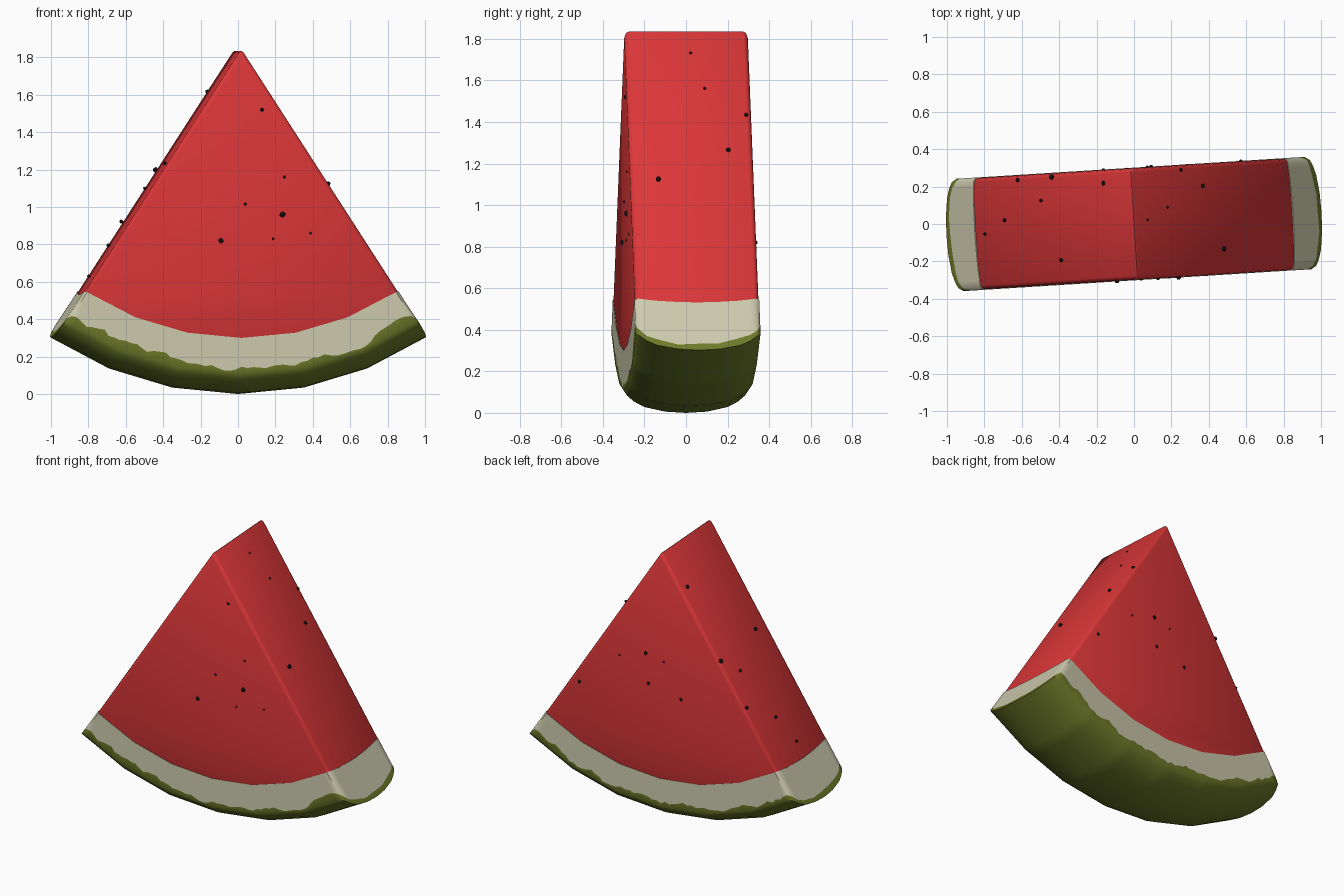
import bpy, bmesh, math, random
from mathutils import Vector, Matrix

if "Cube" in bpy.data.objects:
    bpy.data.objects.remove(bpy.data.objects["Cube"])

random.seed(4)
C = 1.82                      # height of the arc centre
A = math.radians(33.5)        # half angle of the slice
SEG, SUB = 6, 10              # facets of the arc, fine steps per facet
TURN = math.radians(3.6)


def mat(name, col):
    m = bpy.data.materials.new(name)
    m.diffuse_color = (*col, 1)
    m.use_nodes = True
    m.node_tree.nodes["Principled BSDF"].inputs["Base Color"].default_value = m.diffuse_color
    return m


red = mat("red flesh", (0.72, 0.038, 0.040))
cream = mat("pale rind", (0.62, 0.60, 0.43))
green = mat("green skin", (0.155, 0.195, 0.022))
black = mat("dark seed", (0.015, 0.012, 0.012))


def finish(bm, name, mats, angle):
    bmesh.ops.recalc_face_normals(bm, faces=bm.faces[:])
    me = bpy.data.meshes.new(name)
    bm.to_mesh(me)
    bm.free()
    ob = bpy.data.objects.new(name, me)
    bpy.context.collection.objects.link(ob)
    for m in mats:
        me.materials.append(m)
    ob.rotation_euler.z = TURN
    bpy.ops.object.select_all(action='DESELECT')
    ob.select_set(True)
    bpy.context.view_layer.objects.active = ob
    bpy.ops.object.shade_smooth_by_angle(angle=math.radians(angle))
    return ob


def arc(r, a, v):
    return Vector((r * math.sin(a), v, C - r * math.cos(a)))


# flesh: wedge profile pushed through the thickness, with soft edges
bm = bmesh.new()
W = 0.298
prof = [Vector((0, -W, 1.845))] + [arc(1.56, A * 0.996 * (2 * i / SEG - 1), -W) for i in range(SEG + 1)]
f = bm.faces.new([bm.verts.new(p) for p in prof])
ext = bmesh.ops.extrude_face_region(bm, geom=[f])
bmesh.ops.translate(bm, vec=(0, 2 * W, 0), verts=[g for g in ext["geom"] if isinstance(g, bmesh.types.BMVert)])
bmesh.ops.recalc_face_normals(bm, faces=bm.faces[:])
sharp = [e for e in bm.edges if len(e.link_faces) == 2 and e.calc_face_angle() > 0.5]
bmesh.ops.bevel(bm, geom=sharp, offset=0.022, segments=2, profile=0.5, affect='EDGES')
finish(bm, "flesh", [red], 60)

# rind: columns across the thickness: (v, inner, skin line, outer radius)
half = [(0.0, 1.545, 1.785, 1.82), (0.1, 1.542, 1.78, 1.814), (0.2, 1.535, 1.76, 1.792),
        (0.25, 1.528, 1.735, 1.766), (0.283, 1.523, 1.705, 1.738), (0.301, 1.52, 1.68, 1.712)]
cols = [(-v, a, b, c) for v, a, b, c in half[:0:-1]] + half
NJ, NI = len(cols) - 1, SEG * SUB


def chord(r, i, v, trim):
    s, t = min(i // SUB, SEG - 1), 0
    t = i / SUB - s
    k = A - trim
    p, q = (arc(r, k * (2 * n / SEG - 1), v) for n in (s, s + 1))
    return p.lerp(q, t)


bm = bmesh.new()
grid, wob = {}, [0] * (NJ + 1)
for i in range(NI + 1):
    for j, (v, *rad) in enumerate(cols):
        wob[j] = 0.72 * wob[j] + random.uniform(-0.016, 0.014)
        edge = j in (0, NJ)
        for k, r in enumerate(rad):
            inner = 0 < i < NI and 0 < j < NJ
            if inner and k == 1:
                continue
            if k == 1:
                r += max(-0.035, min(0.022, wob[j] if edge else wob[j] * 0.5))
            grid[i, j, k] = bm.verts.new(chord(r, i, v, 0.009 if edge else 0))


def quad(keys, m):
    bm.faces.new([grid[k] for k in keys]).material_index = m


for i in range(NI):
    for j in (0, NJ):                                 # front and back bands
        for k in (0, 1):
            quad([(i, j, k), (i + 1, j, k), (i + 1, j, k + 1), (i, j, k + 1)], k)
    for j in range(NJ):                               # outer skin and hidden inside
        for k, m in ((0, 0), (2, 1)):
            quad([(i, j, k), (i + 1, j, k), (i + 1, j + 1, k), (i, j + 1, k)], m)
for i in (0, NI):                                     # cut ends
    for j in range(NJ):
        for k in (0, 1):
            quad([(i, j, k), (i, j + 1, k), (i, j + 1, k + 1), (i, j, k + 1)], k)
finish(bm, "rind", [cream, green], 50)

# seeds: small specks set in the four cut faces
bm = bmesh.new()


def seed(p, r):
    spin = Matrix.Rotation(random.uniform(0, 3), 4, 'Y')
    bmesh.ops.create_icosphere(bm, subdivisions=1, radius=r, matrix=Matrix.Translation(p) @ spin)


front = [(.11, 1.52, .011), (.22, .96, .017), (-.11, .82, .015), (.02, 1.015, .009),
         (.23, 1.16, .008), (.17, .83, .007), (.37, .86, .007)]
back = [(.11, 1.13, .014), (.09, .93, .012), (-.145, .875, .012), (.59, .82, .012),
        (.30, 1.07, .007), (-.02, 1.1, .007)]
for y, spots in ((-0.297, front), (0.297, back)):
    for x, z, r in spots:
        seed((x, y, z), r)

# (distance down the slope, distance across from the near edge, size)
left = [(.174, .108, .014), (.473, .79, .012), (.577, .23, .010), (.716, .03, .012),
        (.814, .39, .011), (.943, .506, .010), (.50, .02, .016)]
right = [(.085, .53, .008), (.217, .635, .008), (.316, .97, .011), (.448, .81, .012), (.557, .22, .014)]
for side, spots in ((-1, left), (1, right)):
    for s, t, r in spots:
        seed((side * 0.848 * s, side * (0.6 * t - 0.3) * 0.97, 1.84 - 1.283 * s), r)
finish(bm, "seeds", [black], 30)
